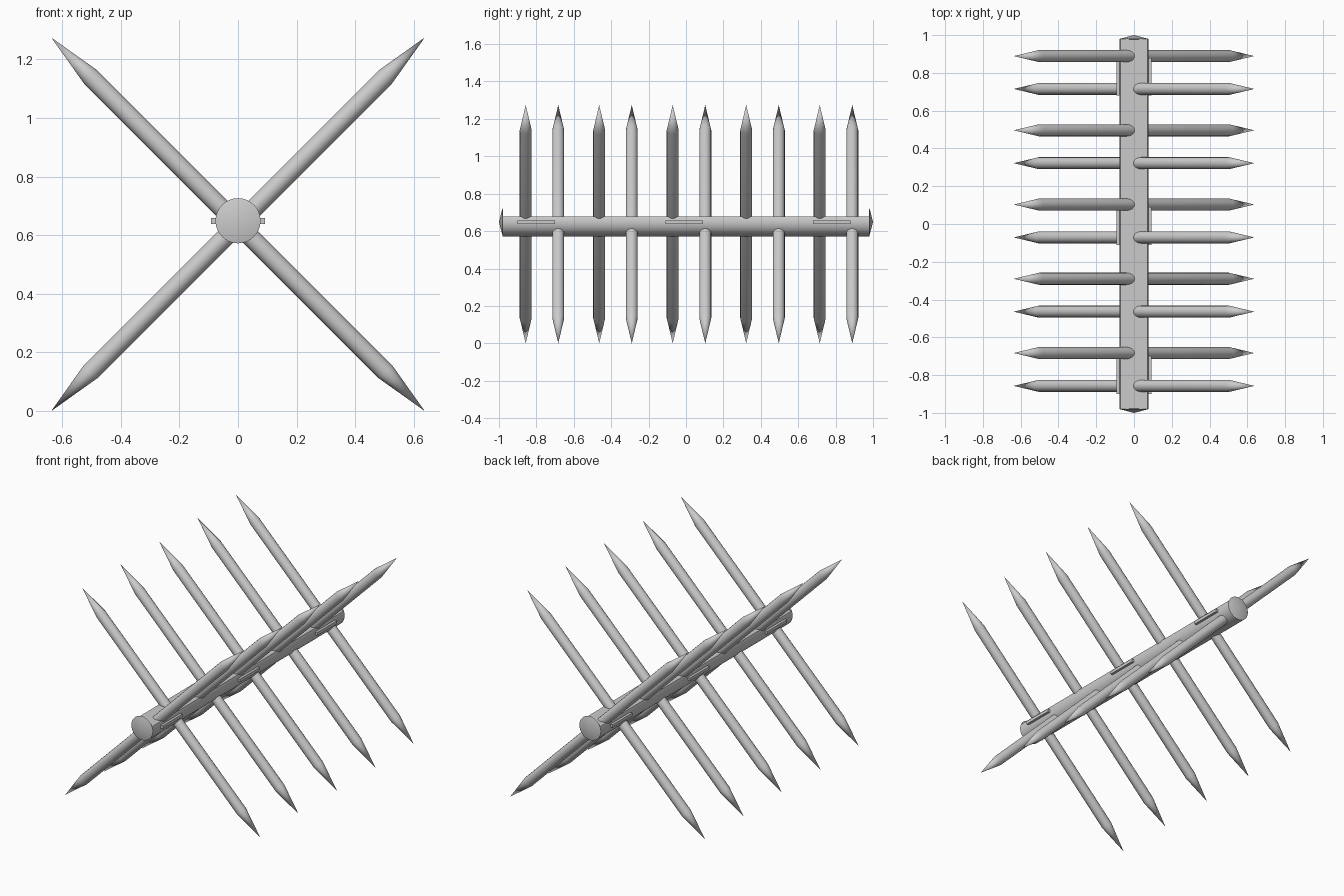
import bpy, bmesh, math
from mathutils import Matrix, Vector

cube = bpy.data.objects.get("Cube")
if cube:
    bpy.data.objects.remove(cube, do_unlink=True)

grey = bpy.data.materials.new("weathered_grey")
grey.use_nodes = True
colour = (0.6, 0.6, 0.6, 1)
grey.diffuse_color = colour
grey.node_tree.nodes["Principled BSDF"].inputs["Base Color"].default_value = colour

LOG_Z, LOG_R = 0.649, 0.077
STAKE_Z, STAKE_R = 0.637, 0.032


def finish(name, bm, smooth=True):
    bmesh.ops.recalc_face_normals(bm, faces=bm.faces)
    mesh = bpy.data.meshes.new(name)
    bm.to_mesh(mesh)
    bm.free()
    mesh.materials.append(grey)
    obj = bpy.data.objects.new(name, mesh)
    bpy.context.collection.objects.link(obj)
    if smooth:
        bpy.ops.object.select_all(action='DESELECT')
        obj.select_set(True)
        bpy.context.view_layer.objects.active = obj
        bpy.ops.object.shade_smooth_by_angle(angle=math.radians(25))
    return obj


def lathe(name, profile, sides, matrix):
    """Turn a (radius, height) profile around local z; zero radius makes a point."""
    bm = bmesh.new()
    rings = []
    for r, h in profile:
        count = sides if r else 1
        rings.append([bm.verts.new((r * math.cos(math.tau * i / sides),
                                    r * math.sin(math.tau * i / sides), h))
                      for i in range(count)])
    for a, b in zip(rings, rings[1:]):
        for i in range(sides):
            j = (i + 1) % sides
            corners = [a[i % len(a)], a[j % len(a)], b[j % len(b)], b[i % len(b)]]
            bm.faces.new(list(dict.fromkeys(corners)))
    bm.transform(matrix)
    return finish(name, bm)


# Log, round below with a flattened top
bm = bmesh.new()
start, end = math.radians(157.5), math.radians(382.5)
outline = [start + (end - start) * i / 20 for i in range(21)]
face = bm.faces.new([bm.verts.new((LOG_R * math.cos(a), -0.98, LOG_Z + LOG_R * math.sin(a)))
                     for a in outline])
extruded = bmesh.ops.extrude_face_region(bm, geom=[face], use_keep_orig=True)
bmesh.ops.translate(bm, vec=(0, 1.96, 0),
                    verts=[v for v in extruded["geom"] if isinstance(v, bmesh.types.BMVert)])
finish("log", bm)

# Shallow conical end caps
for name, side in (("front", -1), ("back", 1)):
    turn = Matrix.Translation((0, 0, LOG_Z)) @ Matrix.Rotation(-side * math.pi / 2, 4, 'X')
    lathe(name + "_log_cap", [(0, 0.976), (LOG_R, 0.98), (0, 1.0)], 32, turn)

# Crossed stakes, sharpened at both ends, in five staggered pairs
half = 0.637 * math.sqrt(2)
shoulder = half - 0.19
stake = [(0, -half), (STAKE_R, -shoulder), (STAKE_R, shoulder), (0, half)]
for i in range(5):
    for name, side, first in (("left", 1, -0.857), ("right", -1, -0.683)):
        place = (Matrix.Translation((0, first + 0.393 * i, STAKE_Z))
                 @ Matrix.Rotation(side * math.pi / 4, 4, 'Y'))
        lathe(f"{name}_leaning_stake_{i + 1}", stake, 16, place)

# Small cleats along both sides of the log
for name, side in (("left", 1), ("right", -1)):
    for i in range(3):
        bm = bmesh.new()
        bmesh.ops.create_cube(bm, size=1)
        bmesh.ops.scale(bm, vec=(0.05, 0.2, 0.02), verts=bm.verts)
        bmesh.ops.translate(bm, vec=(side * 0.067, -0.8 + 0.79 * i, 0.648), verts=bm.verts)
        finish(f"{name}_cleat_{i + 1}", bm, smooth=False)
